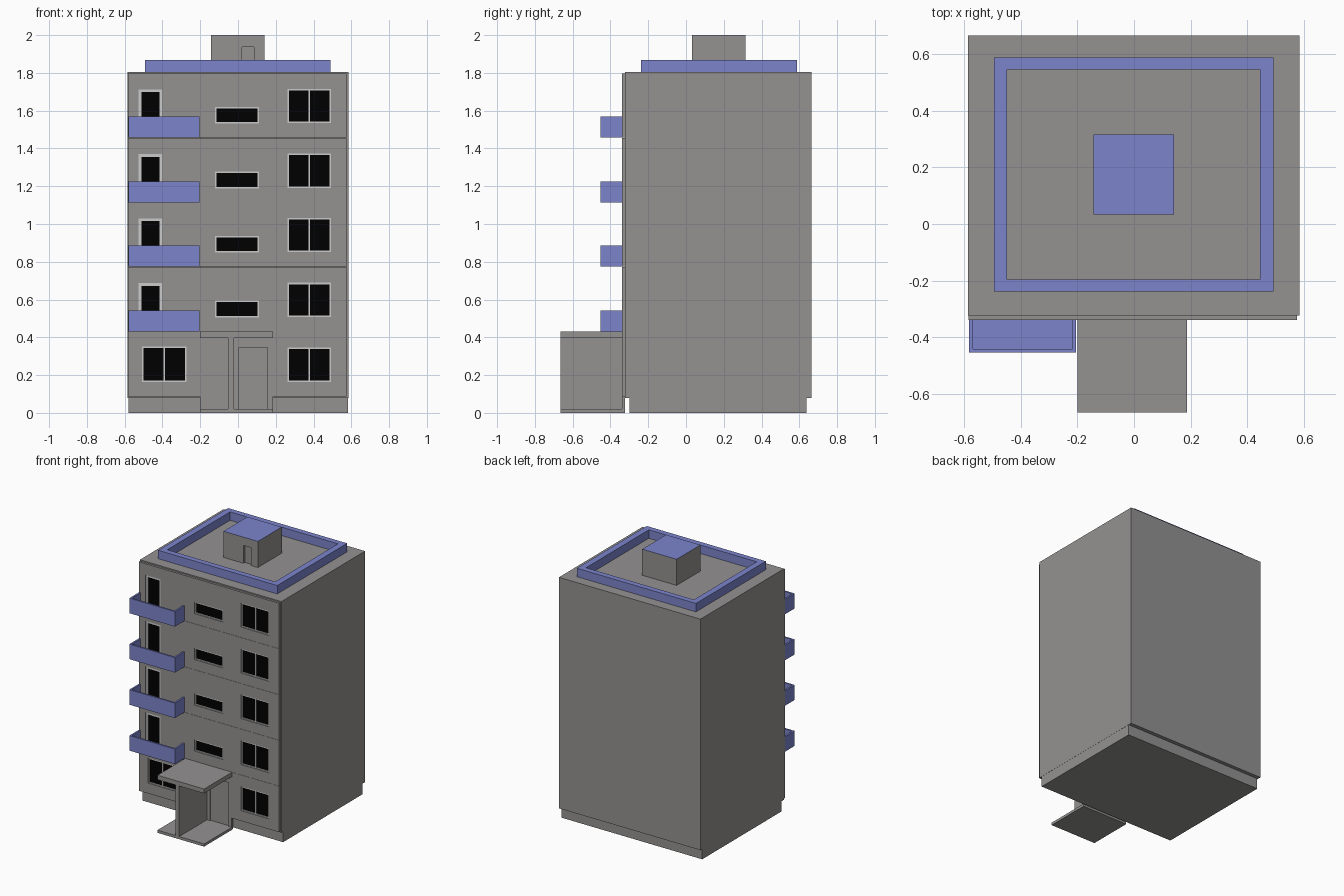
import bpy, bmesh, math
from mathutils import Matrix

if "Cube" in bpy.data.objects:
    bpy.data.objects.remove(bpy.data.objects["Cube"])


def material(name, rgb):
    m = bpy.data.materials.new(name)
    m.diffuse_color = (*rgb, 1)
    m.use_nodes = True
    m.node_tree.nodes["Principled BSDF"].inputs["Base Color"].default_value = m.diffuse_color
    return m


BLUE = material("blue", (0.2, 0.23, 0.6))
BLACK = material("dark_glass", (0.0, 0.0, 0.0))
GREY = material("concrete", (0.295, 0.287, 0.283))
LIGHT = material("frame_grey", (0.6, 0.6, 0.6))


def add_object(name, mesh, mat):
    ob = bpy.data.objects.new(name, mesh)
    bpy.context.collection.objects.link(ob)
    mesh.materials.append(mat)
    return ob


def box(name, x0, x1, y0, y1, z0, z1, mat=GREY):
    bm = bmesh.new()
    bmesh.ops.create_cube(bm, size=1)
    bm.transform(Matrix.Translation(((x0 + x1) / 2, (y0 + y1) / 2, (z0 + z1) / 2))
                 @ Matrix.Diagonal((x1 - x0, y1 - y0, z1 - z0, 1)))
    me = bpy.data.meshes.new(name)
    bm.to_mesh(me)
    bm.free()
    return add_object(name, me, mat)


def rect(x0, x1, y0, y1):
    return [(x0, y0), (x1, y0), (x1, y1), (x0, y1)]


def plate(name, loops, a, b, upright=True, mat=GREY):
    """Filled outline with holes, extruded from a to b along y (upright) or z."""
    cu = bpy.data.curves.new(name, 'CURVE')
    cu.dimensions = '2D'
    cu.fill_mode = 'BOTH'
    cu.extrude = (b - a) / 2
    for pts in loops:
        sp = cu.splines.new('POLY')
        sp.points.add(len(pts) - 1)
        for p, (u, v) in zip(sp.points, pts):
            p.co = (u, v, 0, 1)
        sp.use_cyclic_u = True
        sp.use_smooth = False
    tmp = bpy.data.objects.new(name + "_outline", cu)
    bpy.context.collection.objects.link(tmp)
    dg = bpy.context.evaluated_depsgraph_get()
    me = bpy.data.meshes.new_from_object(tmp.evaluated_get(dg))
    bpy.data.objects.remove(tmp)
    mid = (a + b) / 2
    if upright:
        me.transform(Matrix.Translation((0, mid, 0)) @ Matrix.Rotation(math.pi / 2, 4, 'X'))
    else:
        me.transform(Matrix.Translation((0, 0, mid)))
    bm = bmesh.new()
    bm.from_mesh(me)
    bmesh.ops.remove_doubles(bm, verts=bm.verts, dist=1e-5)
    bmesh.ops.recalc_face_normals(bm, faces=bm.faces)
    for f in bm.faces:
        f.smooth = False
        f.material_index = 0
    bm.to_mesh(me)
    bm.free()
    me.materials.clear()
    return add_object(name, me, mat)


FRONT, WALL = -0.338, -0.322     # facade front and back planes


def window(name, x0, x1, z0, z1, panes, f):
    """Slim light frame with dark panes, set into a facade opening."""
    w = (x1 - x0 - f * (panes + 1)) / panes
    holes = [rect(x0 + f + i * (w + f), x0 + (i + 1) * (w + f), z0 + f, z1 - f)
             for i in range(panes)]
    plate(name + "_frame", [rect(x0, x1, z0, z1)] + holes, -0.333, WALL, mat=LIGHT)
    box(name + "_glass", x0 + f / 2, x1 - f / 2, -0.327, WALL, z0 + f / 2, z1 - f / 2, BLACK)


# Main block and recessed plinth
box("main_block", -0.585, 0.584, WALL, 0.665, 0.08, 1.805)
box("plinth", -0.58, 0.583, -0.30, 0.637, 0, 0.08)

# Facade storeys with window openings
levels = [0.087, 0.431, 0.774, 1.114, 1.457, 1.797]
for i in range(5):
    z0, z1 = levels[i], levels[i + 1]
    openings = [("right_window", 0.262, 0.492, z0 + 0.077, z0 + 0.258, 2, 0.008)]
    if i == 0:
        openings.append(("left_window", -0.508, -0.273, z0 + 0.077, z0 + 0.265, 2, 0.008))
        outer = [(-.583, z0), (-.2, z0), (-.2, 0), (.185, 0), (.185, z0),
                 (.575, z0), (.575, z1 - .001), (-.583, z1 - .001)]
        holes = [rect(0.005, 0.157, 0.02, 0.345)]
    else:
        openings.append(("middle_window", -0.123, 0.112, z0 + 0.075, z0 + 0.163, 1, 0.008))
        openings.append(("balcony_door", -0.526, -0.402, z0 + 0.012, z0 + 0.256, 1, 0.014))
        outer = rect(-0.583, 0.575, z0, z1 - 0.001)
        holes = []
    for n, x0, x1, za, zb, panes, f in openings:
        holes.append(rect(x0, x1, za, zb))
        window(f"{n}_{i}", x0, x1, za, zb, panes, f)
    plate(f"facade_storey_{i}", [outer] + holes, FRONT, WALL)

    # Balcony: floor and three-sided parapet
    if i:
        xa, xb, ya, t = -0.581, -0.204, -0.453, 0.013
        box(f"balcony_floor_{i}", xa, xb, ya, FRONT, z0, z0 + 0.012, BLUE)
        u_shape = [(xa, FRONT), (xa, ya), (xb, ya), (xb, FRONT), (xb - t, FRONT),
                   (xb - t, ya + t), (xa + t, ya + t), (xa + t, FRONT)]
        plate(f"balcony_parapet_{i}", [u_shape], z0 + 0.012, z0 + 0.112, False, BLUE)

# Entrance porch
box("entrance_door", 0.005, 0.157, -0.330, -0.323, 0.02, 0.345)
box("porch_floor", -0.2, 0.186, -0.665, FRONT, 0, 0.02)
box("porch_wall", -0.052, -0.02, -0.665, FRONT, 0.02, 0.397)
box("porch_canopy", -0.2, 0.186, -0.665, FRONT, 0.397, 0.43)

# Roof parapet
plate("roof_parapet", [rect(-0.493, 0.491, -0.238, 0.587), rect(-0.447, 0.444, -0.196, 0.545)],
      1.805, 1.868, False, BLUE)

# Roof stair house with a recessed door and coloured top
box("stair_house", -0.143, 0.141, 0.05, 0.315, 1.805, 1.998)
door_wall = [(-0.143, 1.805), (0.022, 1.805), (0.022, 1.938), (0.085, 1.938),
             (0.085, 1.805), (0.141, 1.805), (0.141, 1.998), (-0.143, 1.998)]
plate("stair_house_front", [door_wall], 0.033, 0.05)
box("stair_house_roof", -0.143, 0.141, 0.033, 0.315, 1.998, 2.0, BLUE)
